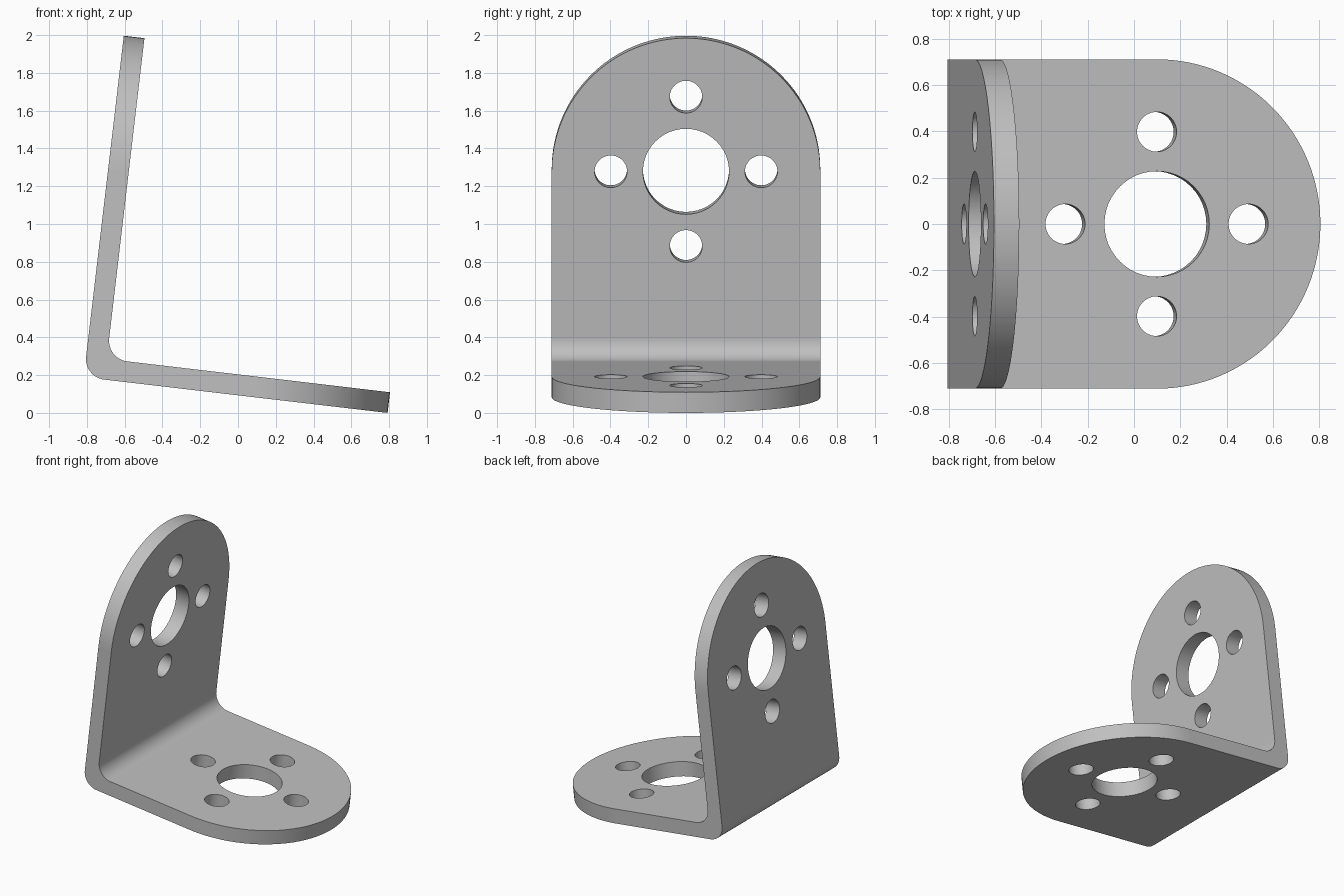
import bpy
import bmesh
from math import sin, cos, pi, radians
from mathutils import Matrix, Vector

cube = bpy.data.objects.get("Cube")
if cube:
    bpy.data.objects.remove(cube, do_unlink=True)

HALF_WIDTH = 0.711       # also the radius of the rounded ends
THICK = 0.11
BEND = 0.11              # radius of the inner and the outer bend
LENGTHS = (1.62, 1.82)   # base leg, upright leg
TILT = radians(6.7)
BIG_HOLE, SMALL_HOLE, HOLE_OFFSET = 0.228, 0.086, 0.398


def arc(cx, cy, r, start, end, steps):
    return [(cx + r * cos(start + (end - start) * i / steps),
             cy + r * sin(start + (end - start) * i / steps))
            for i in range(steps + 1)]


def add_walls(bm, outer, inner, closed, is_round):
    """Quads between two matching rows; returns the rim edges of each row."""
    rims = ([], [])
    n = len(outer)
    for i in range(n if closed else n - 1):
        j = (i + 1) % n
        face = bm.faces.new((outer[i], outer[j], inner[j], inner[i]))
        face.smooth = is_round(i)
        for rim, row in zip(rims, (outer, inner)):
            rim.append(bm.edges.get((row[i], row[j])))
    return rims


def add_leg(bm, length, upright):
    """Plate with a rounded end and five holes, open where it meets the bend."""
    def vert(s, y, h):
        return bm.verts.new((h, y, s) if upright else (s, y, h))

    def rows(bottom, top):
        return [vert(s, y, 0) for s, y in bottom], [vert(s, y, THICK) for s, y in top]

    centre = length - HALF_WIDTH
    end = arc(centre, 0, HALF_WIDTH, -pi / 2, pi / 2, 64)

    def outline(start):
        return [(start, -HALF_WIDTH)] + end + [(start, HALF_WIDTH)]

    outer, inner = rows(outline(BEND), outline(THICK + BEND))
    rims = add_walls(bm, outer, inner, False, lambda i: 0 < i < len(outer) - 2)
    for rim, row in zip(rims, (outer, inner)):
        rim.append(bm.edges.new((row[-1], row[0])))

    # Centre hole and four screw holes
    holes = [(centre, 0, BIG_HOLE)]
    for k in range(4):
        a = k * pi / 2
        holes.append((centre + HOLE_OFFSET * cos(a), HOLE_OFFSET * sin(a), SMALL_HOLE))
    for s, y, r in holes:
        ring = arc(s, y, r, 0, 2 * pi, 48)[:-1]
        hole_rims = add_walls(bm, *rows(ring, ring), True, lambda i: True)
        for rim, extra in zip(rims, hole_rims):
            rim.extend(extra)

    # Flat plate faces around the holes
    normal = Vector((1, 0, 0)) if upright else Vector((0, 0, 1))
    for rim in rims:
        bmesh.ops.triangle_fill(bm, use_beauty=True, edges=rim, normal=normal)


def add_bend(bm):
    """Rounded corner joining the two legs."""
    sections = []
    for c in (BEND, THICK + BEND):
        path = arc(c, c, BEND, 1.5 * pi, pi, 16)
        sections.append([[bm.verts.new((x, y, z)) for x, z in path]
                         for y in (-HALF_WIDTH, HALF_WIDTH)])
    (out_a, out_b), (in_a, in_b) = sections
    add_walls(bm, out_a, out_b, False, lambda i: True)
    add_walls(bm, in_a, in_b, False, lambda i: True)
    add_walls(bm, out_a, in_a, False, lambda i: False)
    add_walls(bm, out_b, in_b, False, lambda i: False)


bm = bmesh.new()
for leg_length, is_upright in zip(LENGTHS, (False, True)):
    add_leg(bm, leg_length, is_upright)
add_bend(bm)
bmesh.ops.remove_doubles(bm, verts=bm.verts, dist=0.0005)
bmesh.ops.recalc_face_normals(bm, faces=bm.faces)

# Lean the bracket, then centre it and rest it on the ground
bm.transform(Matrix.Rotation(TILT, 4, 'Y'))
xs = [v.co.x for v in bm.verts]
low = min(v.co.z for v in bm.verts)
bm.transform(Matrix.Translation((-(min(xs) + max(xs)) / 2, 0, -low)))

mesh = bpy.data.meshes.new("angle_bracket")
bm.to_mesh(mesh)
bm.free()
bracket = bpy.data.objects.new("angle_bracket", mesh)
bpy.context.collection.objects.link(bracket)

grey = bpy.data.materials.new("light_grey_metal")
grey.use_nodes = True
colour = (0.527, 0.527, 0.527, 1)
grey.diffuse_color = colour
grey.node_tree.nodes["Principled BSDF"].inputs["Base Color"].default_value = colour
mesh.materials.append(grey)
